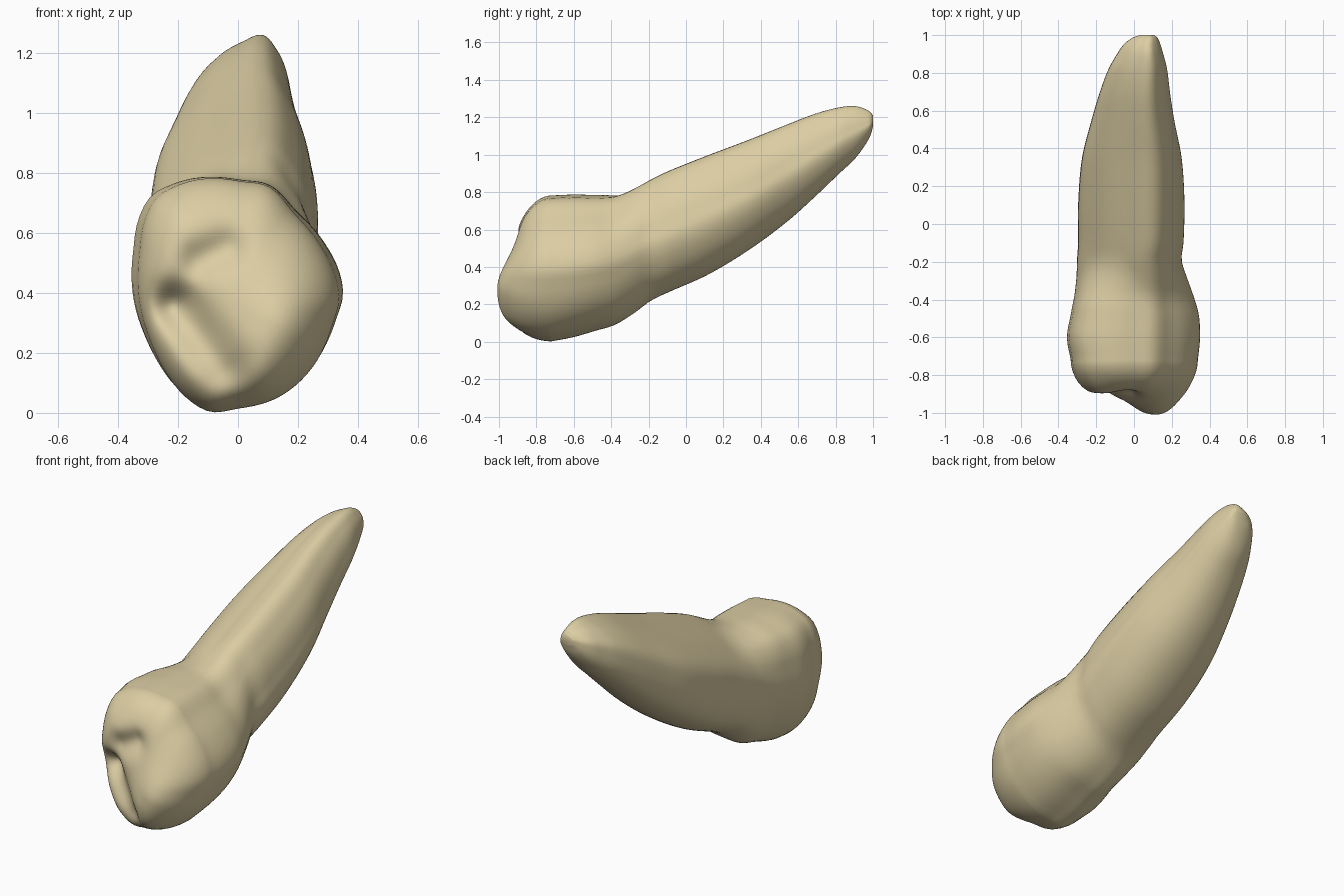
import bpy, bmesh, math

if "Cube" in bpy.data.objects:
    bpy.data.objects.remove(bpy.data.objects["Cube"])

N = 80  # points around each section


def hermite(tab, x, col):
    """Smooth interpolation of column col against column 0."""
    i = 0
    while i < len(tab) - 2 and x > tab[i + 1][0]:
        i += 1

    def slope(k):
        a, b = tab[max(k - 1, 0)], tab[min(k + 1, len(tab) - 1)]
        return (b[col] - a[col]) / (b[0] - a[0])
    p, q = tab[i], tab[i + 1]
    w = q[0] - p[0]
    t = (x - p[0]) / w
    return ((2*t**3 - 3*t*t + 1) * p[col] + (t**3 - 2*t*t + t) * w * slope(i)
            + (3*t*t - 2*t**3) * q[col] + (t**3 - t*t) * w * slope(i + 1))


def outline(points):
    """Closed smooth outline, resampled at N equal angles."""
    polar = sorted((math.atan2(v, u), math.hypot(u, v)) for u, v in points)
    tau = 2 * math.pi
    polar = ([(a - tau, r) for a, r in polar[-3:]] + polar
             + [(a + tau, r) for a, r in polar[:3]])
    out = []
    for k in range(N):
        a = -math.pi + tau * k / N
        r = hermite(polar, a, 1)
        out.append((r * math.cos(a), r * math.sin(a)))
    us, vs = [p[0] for p in out], [p[1] for p in out]
    return [(2 * (u - min(us)) / (max(us) - min(us)) - 1,
             2 * (v - min(vs)) / (max(vs) - min(vs)) - 1) for u, v in out]


crown = outline([(0.0, 1.0), (0.3, .95), (.55, .72), (.8, .46), (1, .0), (.93, -.25),
                 (.7, -.65), (.42, -.86), (0, -.97), (-.28, -1), (-.45, -.93),
                 (-.79, -.57), (-.93, -.28), (-1, .34), (-.95, .64), (-.83, .85),
                 (-.62, .96)])
root = outline([(.42, 1), (.73, .72), (.95, .2), (1, -.1), (.85, -.5), (.5, -.85),
                (0, -1), (-.5, -.93), (-.88, -.66), (-1, -.1), (-.94, .25),
                (-.6, .6), (-.1, .86)])

# stations along the tooth: y, left x, right x, bottom z, top z
stations = [(-.72, -.335, .338, .002, .782), (-.6, -.355, .35, .025, .787),
            (-.48, -.335, .343, .06, .785), (-.38, -.317, .315, .09, .79),
            (-.28, -.307, .28, .15, .826), (-.19, -.302, .252, .218, .867),
            (-.1, -.296, .262, .262, .91), (.12, -.295, .267, .36, .998),
            (.35, -.275, .252, .5, 1.085), (.55, -.225, .213, .65, 1.165),
            (.7, -.18, .19, .785, 1.222), (.82, -.135, .175, .9, 1.253),
            (.9, -.09, .155, .975, 1.26), (.95, -.055, .14, 1.04, 1.248),
            (.985, -.01, .125, 1.10, 1.228), (1.0, .03, .105, 1.15, 1.21)]


def section(y):
    xl, xr, zb, zt = (hermite(stations, y, c) for c in (1, 2, 3, 4))
    t = min(max((y + .45) / .3, 0), 1)
    t = t * t * (3 - 2 * t)
    return [((xl + xr) / 2 + (xr - xl) / 2 * (a[0] * (1 - t) + b[0] * t),
             (zb + zt) / 2 + (zt - zb) / 2 * (a[1] * (1 - t) + b[1] * t))
            for a, b in zip(crown, root)]


def bump(x, z, ax, az, bx, bz, s):
    """Gaussian ridge about the segment a-b."""
    dx, dz = bx - ax, bz - az
    L = dx * dx + dz * dz
    t = min(max(((x - ax) * dx + (z - az) * dz) / L, 0), 1) if L else 0
    d2 = (x - ax - t * dx) ** 2 + (z - az - t * dz) ** 2
    return math.exp(-d2 / (2 * s * s))


def chewing_height(x, z):
    h = .195
    h += .10 * bump(x, z, .07, .16, .14, .28, .13)     # main cusp
    h += .01 * bump(x, z, -.17, .13, -.24, .22, .06)   # small cusp
    h += .02 * bump(x, z, -.27, .5, -.2, .62, .07)     # upper left rim
    h -= .08 * bump(x, z, -.21, .35, -.05, .15, .06)   # groove
    h -= .05 * bump(x, z, -.22, .36, -.22, .36, .045)  # pits
    h -= .045 * bump(x, z, -.13, .51, -.04, .55, .045)
    return h


bm = bmesh.new()
rings = []

# chewing face, from its middle out to the crown side; squarer low down
rim = section(-.72)
cx, cz = -.01, .39
for k in range(1, 37):
    s = math.sin(k / 36 * math.pi / 2)
    ring = []
    for x0, z0 in rim:
        x, z = cx + s * (x0 - cx), cz + s * (z0 - cz)
        power = 3.7 - 2.6 * (z0 - cz)
        if z0 < cz:
            power += 1.8 * (cz - z0)
        y = -.72 - chewing_height(x, z) * max(1 - s ** power, 0) ** .55
        ring.append(bm.verts.new((x, y, z)))
    rings.append(ring)

# crown side and root
count = 72
for k in range(1, count + 1):
    y = -.72 + 1.72 * math.sin(k / count * math.pi / 2)
    rings.append([bm.verts.new((x, y, z)) for x, z in section(y)])

for a, b in zip(rings, rings[1:]):
    for i in range(N):
        j = (i + 1) % N
        bm.faces.new((a[i], a[j], b[j], b[i]))
mid = bm.verts.new((cx, -.72 - chewing_height(cx, cz), cz))
for i in range(N):
    bm.faces.new((mid, rings[0][(i + 1) % N], rings[0][i]))
bm.faces.new(rings[-1])
bmesh.ops.recalc_face_normals(bm, faces=bm.faces)
for f in bm.faces:
    f.smooth = True

mesh = bpy.data.meshes.new("tooth")
bm.to_mesh(mesh)
bm.free()
tooth = bpy.data.objects.new("tooth", mesh)
bpy.context.collection.objects.link(tooth)

ivory = bpy.data.materials.new("ivory")
ivory.diffuse_color = (.71, .61, .365, 1)
ivory.use_nodes = True
ivory.node_tree.nodes["Principled BSDF"].inputs["Base Color"].default_value = ivory.diffuse_color
mesh.materials.append(ivory)
